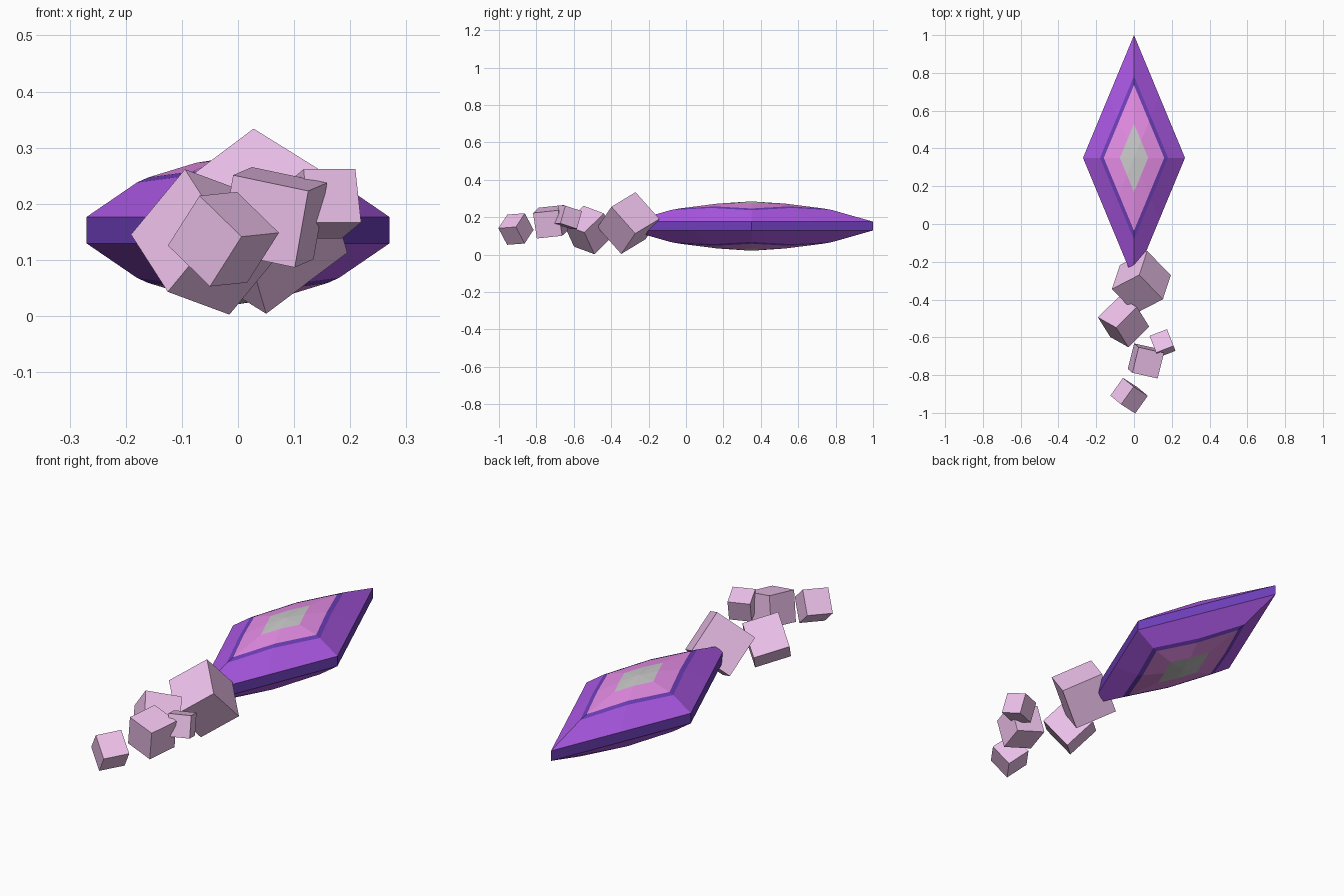
import bpy, bmesh
from mathutils import Vector, Matrix

if "Cube" in bpy.data.objects:
    bpy.data.objects.remove(bpy.data.objects["Cube"])


def material(name, rgb):
    m = bpy.data.materials.new(name)
    m.diffuse_color = (*rgb, 1)
    m.use_nodes = True
    m.node_tree.nodes["Principled BSDF"].inputs["Base Color"].default_value = m.diffuse_color
    return m


def add_object(name, bm, mats):
    bmesh.ops.recalc_face_normals(bm, faces=bm.faces[:])
    me = bpy.data.meshes.new(name)
    bm.to_mesh(me)
    bm.free()
    for m in mats:
        me.materials.append(m)
    ob = bpy.data.objects.new(name, me)
    bpy.context.collection.objects.link(ob)
    return ob


purple = material("purple", (0.42, 0.10, 0.80))
violet = material("violet_rim", (0.16, 0.05, 0.50))
pink = material("pink", (0.80, 0.27, 0.80))
white = material("pale_core", (0.75, 0.72, 0.75))
lilac = material("lilac", (0.86, 0.54, 0.84))

# Faceted diamond crystal: stacked rhombic rings, mirrored about the mid plane
CY, MID, RATIO = 0.35, 0.153, 0.65 / 0.27
# half width, corner height, edge midpoint height (above mid plane)
upper = [(0.075, 0.120, 0.124), (0.160, 0.094, 0.105),
         (0.180, 0.085, 0.097), (0.270, 0.0235, 0.0235)]
rings = [(w, c, m) for w, c, m in upper] + [(w, -c, -m) for w, c, m in reversed(upper)]
band_mats = [2, 1, 0, 1, 0, 1, 2]

bm = bmesh.new()
loops = []
for w, c, m in rings:
    corners = [(w, 0), (0, w * RATIO), (-w, 0), (0, -w * RATIO)]
    loop = []
    for i, (x, y) in enumerate(corners):
        nx, ny = corners[(i + 1) % 4]
        loop.append(bm.verts.new((x, y + CY, MID + c)))
        loop.append(bm.verts.new(((x + nx) / 2, (y + ny) / 2 + CY, MID + m)))
    loops.append(loop)
for k, mat in enumerate(band_mats):
    a, b = loops[k], loops[k + 1]
    for i in range(8):
        j = (i + 1) % 8
        bm.faces.new((a[i], a[j], b[j], b[i])).material_index = mat
# Pale core caps
for loop, z in ((loops[0], 0.132), (loops[-1], -0.132)):
    tip = bm.verts.new((0, CY, MID + z))
    for i in range(8):
        bm.faces.new((loop[i], loop[(i + 1) % 8], tip)).material_index = 3
add_object("crystal", bm, [purple, violet, pink, white])


# Trail of tumbling cubes: centre, size and two edge directions
def cube(name, centre, size, e1, e2):
    u = Vector(e1).normalized()
    v = Vector(e2)
    v = (v - u * v.dot(u)).normalized()
    rot = Matrix((u, v, u.cross(v))).transposed().to_4x4()
    bm = bmesh.new()
    bmesh.ops.create_cube(bm, size=size, matrix=Matrix.Translation(centre) @ rot)
    add_object(name, bm, [lilac])


trail = [
    ((0.039, -0.308, 0.169), 0.196, (0.042, 0.127, -0.143), (0.127, -0.122, -0.085)),
    ((-0.055, -0.519, 0.132), 0.160, (-0.095, 0.053, -0.115), (0.111, 0.106, -0.037)),
    ((0.151, -0.632, 0.200), 0.099, (0.090, 0.035, 0.0), (-0.030, 0.085, -0.027)),
    ((0.063, -0.725, 0.176), 0.140, (0.133, -0.030, -0.028), (0.030, 0.135, 0.015)),
    ((-0.026, -0.909, 0.137), 0.115, (-0.075, 0.048, 0.073), (0.063, 0.095, 0.010)),
]
for n, args in enumerate(trail, 1):
    cube(f"trail_cube_{n}", *args)
